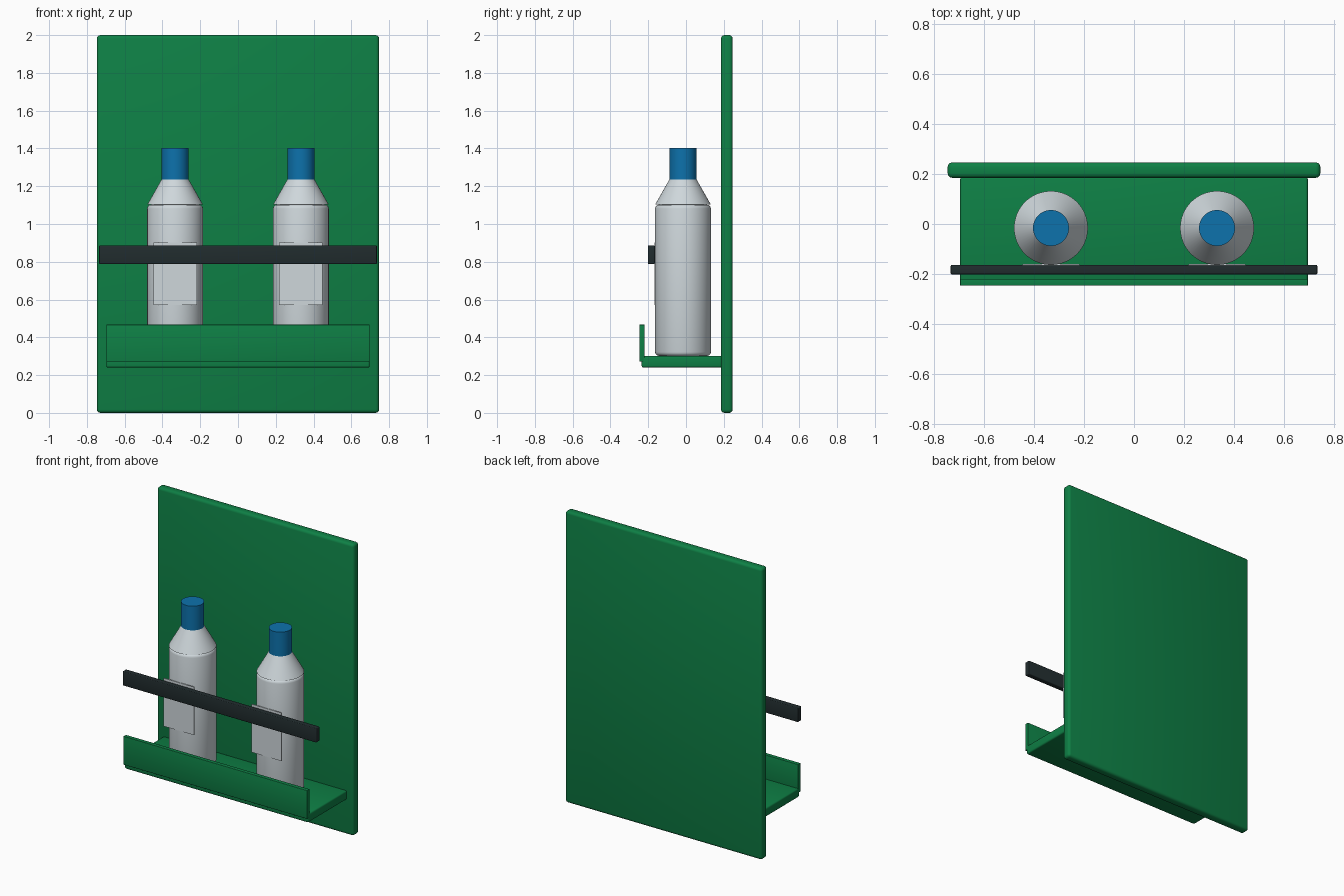
import bpy, math

if "Cube" in bpy.data.objects:
    bpy.data.objects.remove(bpy.data.objects["Cube"])


def material(name, rgb):
    m = bpy.data.materials.new(name)
    m.diffuse_color = (*rgb, 1)
    m.use_nodes = True
    m.node_tree.nodes["Principled BSDF"].inputs["Base Color"].default_value = m.diffuse_color
    return m


GREEN = material("green_paint", (0.0044, 0.216, 0.06))
WHITE = material("bottle_white", (0.62, 0.68, 0.71))
LABEL = material("label_white", (0.62, 0.68, 0.71))
BLUE = material("cap_blue", (0.004, 0.168, 0.413))
BLACK = material("strap_black", (0.015, 0.025, 0.027))


def finish(o, name, mat, bevel=0, segments=3):
    o.name = name
    o.data.materials.append(mat)
    if bevel:
        b = o.modifiers.new("rounded_edges", 'BEVEL')
        b.width, b.segments = bevel, segments
        b.limit_method = 'ANGLE'
        b.angle_limit = math.radians(40)
        bpy.ops.object.modifier_apply(modifier=b.name)
    bpy.ops.object.shade_smooth_by_angle(angle=math.radians(35))
    return o


def box(name, mat, x, y, z, bevel=0):
    """Box from (low, high) ranges on each axis."""
    ranges = (x, y, z)
    bpy.ops.mesh.primitive_cube_add(size=1, location=[(a + b) / 2 for a, b in ranges])
    o = bpy.context.object
    o.scale = [b - a for a, b in ranges]
    bpy.ops.object.transform_apply(location=False, rotation=False, scale=True)
    return finish(o, name, mat, bevel)


def frustum(name, mat, x, y, z, r1, r2, bevel=0):
    """Round part between two heights."""
    bpy.ops.mesh.primitive_cone_add(vertices=64, radius1=r1, radius2=r2,
                                    depth=z[1] - z[0], location=(x, y, sum(z) / 2))
    return finish(bpy.context.object, name, mat, bevel)


# Holder: back panel, shelf, front lip and retaining bar
box("back_panel", GREEN, (-0.747, 0.747), (0.185, 0.247), (0, 2), 0.018)
box("shelf", GREEN, (-0.697, 0.697), (-0.235, 0.19), (0.24, 0.302), 0.01)
box("shelf_lip", GREEN, (-0.697, 0.697), (-0.247, -0.22), (0.272, 0.467), 0.002)
box("retaining_bar", BLACK, (-0.735, 0.735), (-0.202, -0.164), (0.788, 0.886), 0.005)

# Two bottles, each with body, shoulder, cap and flat label
Y = -0.016
for side, x in (("left", -0.333), ("right", 0.333)):
    frustum(side + "_bottle_body", WHITE, x, Y, (0.302, 1.102), 0.148, 0.148, 0.02)
    frustum(side + "_bottle_shoulder", WHITE, x, Y, (1.102, 1.236), 0.148, 0.072)
    frustum(side + "_bottle_cap", BLUE, x, Y, (1.236, 1.402), 0.072, 0.072)
    box(side + "_bottle_label", LABEL, (x - 0.115, x + 0.115),
        (-0.167, -0.161), (0.572, 0.902))
